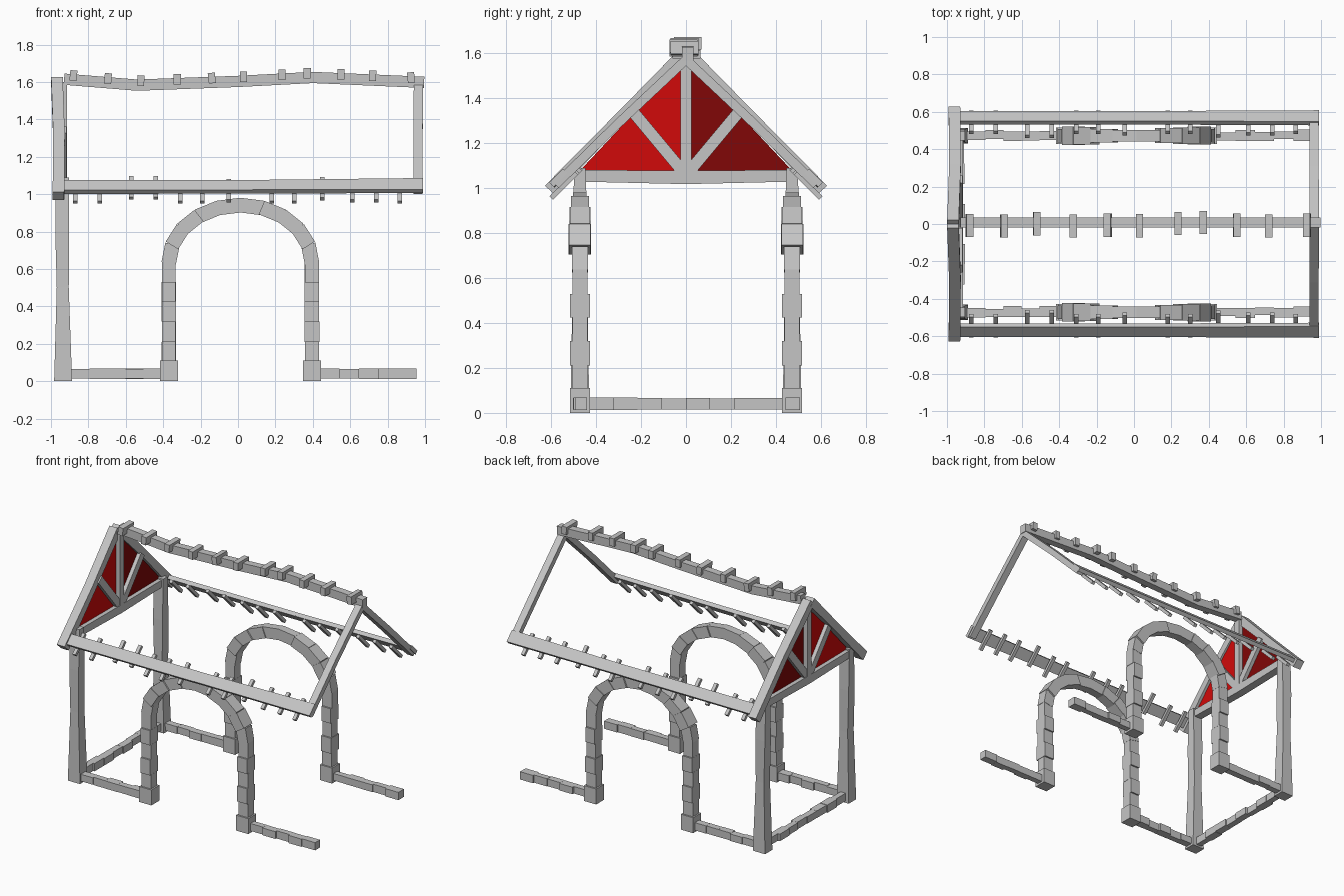
import bpy, bmesh, math, random
from mathutils import Vector

random.seed(4)
cube = bpy.data.objects.get("Cube")
if cube:
    bpy.data.objects.remove(cube)


def material(name, col):
    m = bpy.data.materials.new(name)
    m.use_nodes = True
    m.diffuse_color = col
    m.node_tree.nodes["Principled BSDF"].inputs["Base Color"].default_value = col
    return m


grey = material("weathered grey", (0.56, 0.56, 0.56, 1))
bright_red = material("bright gable red", (0.64, 0.003, 0.003, 1))
dark_red = material("dark gable red", (0.22, 0.002, 0.002, 1))

X, Y, Z = Vector((1, 0, 0)), Vector((0, 1, 0)), Vector((0, 0, 1))


def finish(name, bm, mat=grey):
    me = bpy.data.meshes.new(name)
    bm.to_mesh(me)
    bm.free()
    me.materials.append(mat)
    ob = bpy.data.objects.new(name, me)
    bpy.context.collection.objects.link(ob)


def beam(bm, pts, side, half_side, half_up):
    """Four sided bar through pts; half sizes are numbers or one value per point."""
    pts = [Vector(p) for p in pts]
    n = len(pts)
    hs = half_side if isinstance(half_side, tuple) else (half_side,) * n
    hu = half_up if isinstance(half_up, tuple) else (half_up,) * n
    rings = []
    for i, p in enumerate(pts):
        t = (pts[min(i + 1, n - 1)] - pts[max(i - 1, 0)]).normalized()
        u = (side - t * side.dot(t)).normalized()
        v = t.cross(u)
        rings.append([bm.verts.new(p + u * a * hs[i] + v * b * hu[i])
                      for a, b in ((-1, -1), (1, -1), (1, 1), (-1, 1))])
    faces = [bm.faces.new(rings[0]), bm.faces.new(rings[-1][::-1])]
    for r, s in zip(rings, rings[1:]):
        for k in range(4):
            j = (k + 1) % 4
            faces.append(bm.faces.new((r[k], s[k], s[j], r[j])))
    bmesh.ops.recalc_face_normals(bm, faces=faces)


def single(name, *args):
    bm = bmesh.new()
    beam(bm, *args)
    finish(name, bm)


def stone_row(name, start, end, count, side):
    """Low row of slightly uneven kerb stones."""
    bm = bmesh.new()
    a, b = Vector(start), Vector(end)
    for i in range(count):
        w = random.uniform(0.02, 0.032)
        off = side * random.uniform(-0.006, 0.006)
        beam(bm, [a.lerp(b, i / count) + off, a.lerp(b, (i + 1) / count) + off],
             side, w, random.uniform(0.024, 0.028))
    finish(name, bm)


for s, label, panel_red in ((-1, "front", bright_red), (1, "back", dark_red)):
    y = s * 0.472

    # Stone archway: two pillars and a ring of wedge stones
    bm = bmesh.new()
    levels = [0, 0.11, 0.21, 0.32, 0.425, 0.53, 0.64]
    for px in (-0.37, 0.395):
        for i, (lo, hi) in enumerate(zip(levels, levels[1:])):
            depth = 0.045 if i % 2 == 0 else 0.034
            width = 0.048 if i == 0 else random.uniform(0.036, 0.04)
            beam(bm, [(px, y, lo), (px, y, hi)], Y, depth, width)
    segs = 10
    depths = (0.036, 0.05, 0.046, 0.036, 0.03, 0.03, 0.04, 0.044, 0.048, 0.036)
    for i in range(segs):
        ends = []
        for k in (i - 0.04, i + 1.04):
            a = math.pi * (1 - k / segs)
            ends.append((0.0125 + 0.383 * math.cos(a), y, 0.635 + 0.307 * math.sin(a)))
        beam(bm, ends, Y, depths[i], 0.039)
    finish(label + "_stone_arch", bm)

    # Kerb stones either side of the arch
    stone_row(label + "_kerb_right", (-0.89, y, 0.04), (-0.41, y, 0.04), 5, Y)
    stone_row(label + "_kerb_left", (0.44, y, 0.04), (0.955, y, 0.04), 5, Y)

    # Crooked corner post
    single(label + "_corner_post",
           [(-0.935, y, 0), (-0.937, y, 0.5), (-0.94, y, 0.8), (-0.94, y, 1.09)],
           Y, (0.042, 0.034, 0.034, 0.025), (0.048, 0.032, 0.037, 0.037))

    # Rafters at both ends of the roof
    single(label + "_gable_rafter",
           [(-0.968, 0, 1.605), (-0.957, s * 0.3, 1.305), (-0.96, s * 0.605, 0.99)],
           X, 0.031, (0.03, 0.026, 0.031))
    single(label + "_open_end_rafter",
           [(0.965, 0, 1.572), (0.962, s * 0.3, 1.29), (0.962, s * 0.58, 1.015)],
           X, 0.025, 0.02)

    # Eave boards in two lengths, lying along the roof slope
    slope = Vector((0, s, -1)).normalized()
    ey = s * 0.568
    single(label + "_eave_board_right", [(-0.93, ey, 1.038), (0.078, ey, 1.04)],
           slope, 0.038, 0.014)
    single(label + "_eave_board_left", [(0.078, ey, 1.04), (0.99, ey, 1.046)],
           slope, (0.037, 0.043), 0.014)

    # Rafter tails poking out below the eaves
    bm = bmesh.new()
    for px, slide in ((-0.87, 0), (-0.74, 0), (-0.57, -0.03), (-0.44, -0.03), (-0.31, 0),
                      (-0.19, 0), (-0.05, -0.01), (0.18, 0), (0.3, 0), (0.45, -0.025),
                      (0.61, -0.01), (0.74, -0.01), (0.865, 0)):
        mid = Vector((px, s * 0.544, 1.012)) + slope * slide
        beam(bm, [mid - slope * 0.078, mid + slope * 0.078], X, 0.012, 0.011)
    finish(label + "_rafter_tails", bm)

    # Diagonal gable strut and red infill panel
    single(label + "_gable_strut", [(-0.945, s * 0.015, 1.075), (-0.945, s * 0.24, 1.345)],
           X, 0.027, 0.026)
    bm = bmesh.new()
    bm.faces.new([bm.verts.new(p) for p in ((-0.945, 0, 1.07), (-0.945, s * 0.48, 1.07),
                                            (-0.945, 0, 1.58))])
    finish(label + "_gable_panel", bm, panel_red)

# Kerb below the gable
stone_row("gable_kerb", (-0.935, -0.43, 0.04), (-0.935, 0.43, 0.04), 8, X)

# Gable tie beam and king post
single("gable_tie_beam", [(-0.945, -0.47, 1.055), (-0.945, 0, 1.048), (-0.945, 0.47, 1.055)],
       X, 0.03, (0.026, 0.03, 0.026))
single("gable_king_post", [(-0.945, 0, 1.05), (-0.945, 0, 1.6)], X, 0.03, 0.024)

# Sagging ridge beam with cross pegs
ridge = [(-0.93, 1.615), (-0.54, 1.583), (0, 1.603), (0.4, 1.624), (0.995, 1.598)]
single("ridge_beam", [(x, 0.008, z) for x, z in ridge], Y, 0.026, 0.03)


def ridge_height(x):
    for (x0, z0), (x1, z1) in zip(ridge, ridge[1:]):
        if x <= x1:
            return z0 + (z1 - z0) * (x - x0) / (x1 - x0)


bm = bmesh.new()
for px in (-0.88, -0.695, -0.52, -0.325, -0.14, 0.03, 0.235, 0.37, 0.55, 0.72, 0.925):
    c = Vector((px, random.uniform(-0.012, 0.008), ridge_height(px) + 0.023))
    tilt = (X + Z * random.uniform(-0.12, 0.12)).normalized()
    beam(bm, [c - Y * 0.062, c + Y * 0.062], tilt, 0.019, 0.028)
finish("ridge_pegs", bm)
